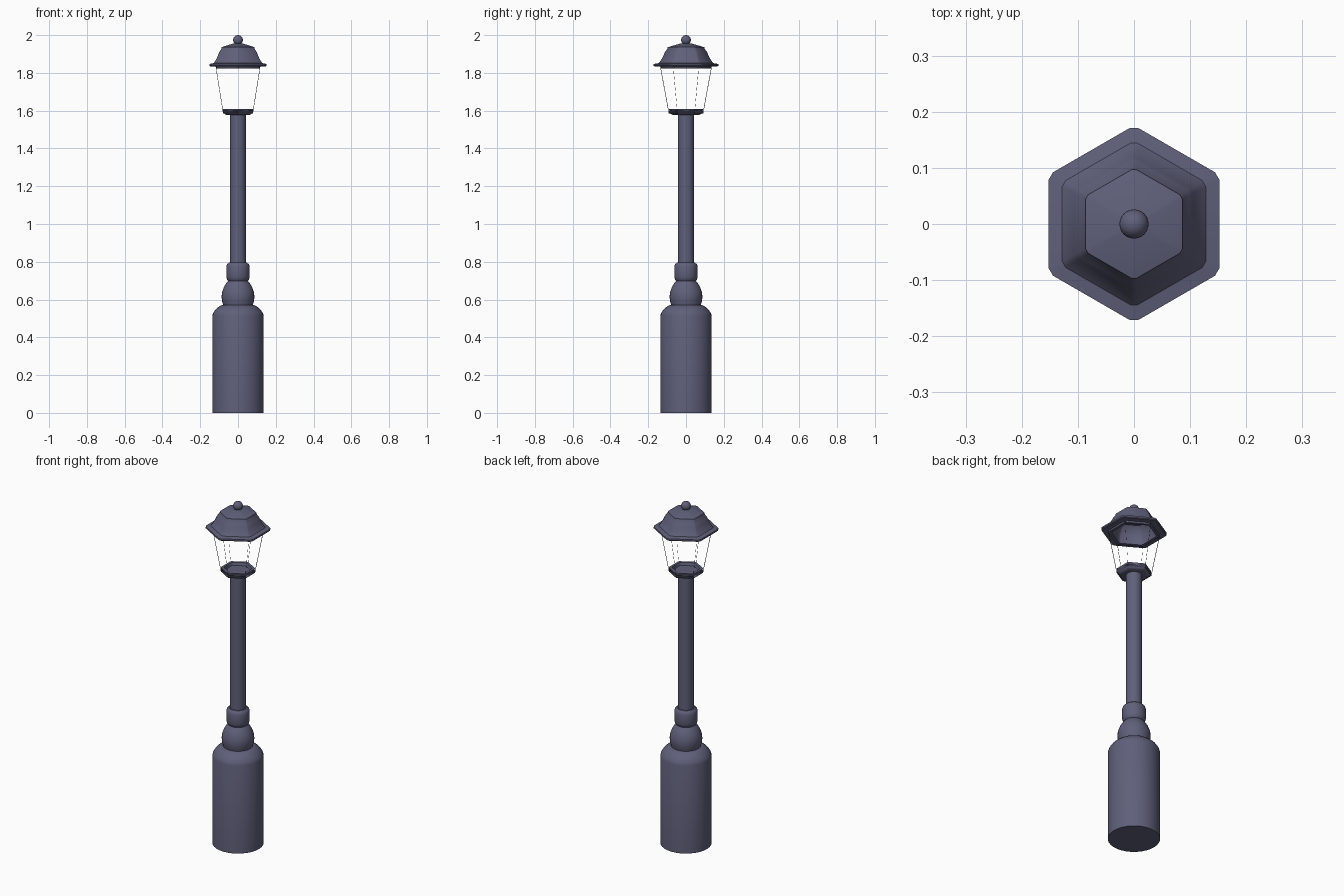
import bpy, bmesh, math
from mathutils import Vector

if "Cube" in bpy.data.objects:
    bpy.data.objects.remove(bpy.data.objects["Cube"])

metal = bpy.data.materials.new("slate blue metal")
metal.diffuse_color = (0.115, 0.117, 0.195, 1)
metal.use_nodes = True
metal.node_tree.nodes["Principled BSDF"].inputs["Base Color"].default_value = metal.diffuse_color


def finish(bm, name, angle=35):
    bmesh.ops.recalc_face_normals(bm, faces=bm.faces)
    me = bpy.data.meshes.new(name)
    bm.to_mesh(me)
    bm.free()
    ob = bpy.data.objects.new(name, me)
    bpy.context.collection.objects.link(ob)
    me.materials.append(metal)
    bpy.ops.object.select_all(action='DESELECT')
    ob.select_set(True)
    bpy.context.view_layer.objects.active = ob
    bpy.ops.object.shade_smooth_by_angle(angle=math.radians(angle))
    return ob


def circle(n=32):
    return [Vector((math.cos(2 * math.pi * i / n), math.sin(2 * math.pi * i / n), 0)) for i in range(n)]


def hexagon(chamfer=0.05):
    # apothem 1, corners on +-y, each corner slightly cut
    r = 1 / math.cos(math.pi / 6)
    c = [Vector((r * math.cos(math.radians(90 + 60 * i)), r * math.sin(math.radians(90 + 60 * i)), 0)) for i in range(6)]
    if not chamfer:
        return c
    out = []
    for i in range(6):
        out += [c[i].lerp(c[i - 1], chamfer), c[i].lerp(c[(i + 1) % 6], chamfer)]
    return out


def loft(name, section, profile, angle=35):
    # stack scaled copies of a cross-section along (radius, z), cap both ends
    bm = bmesh.new()
    rings = [[bm.verts.new((p.x * r, p.y * r, z)) for p in section] for r, z in profile]
    n = len(section)
    for a, b in zip(rings, rings[1:]):
        for i in range(n):
            bm.faces.new((a[i], a[(i + 1) % n], b[(i + 1) % n], b[i]))
    bm.faces.new(rings[0][::-1])
    bm.faces.new(rings[-1])
    return finish(bm, name, angle)


# Round base, bulb, collar and post
loft("base", circle(), [(0.136, 0), (0.136, 0.515), (0.132, 0.528), (0.12, 0.546),
                        (0.103, 0.561), (0.085, 0.572)])
loft("bulb", circle(), [(0.077, 0.565), (0.084, 0.59), (0.087, 0.615), (0.084, 0.64),
                        (0.075, 0.665), (0.062, 0.687), (0.048, 0.702)])
loft("collar", circle(), [(0.048, 0.695), (0.057, 0.703), (0.062, 0.72), (0.062, 0.775),
                          (0.058, 0.787), (0.048, 0.795)])
loft("post", circle(), [(0.042, 0.78), (0.042, 1.585)])

# Lantern tray with a shallow recess
loft("lantern_tray", hexagon(), [(0.062, 1.578), (0.072, 1.583), (0.077, 1.592), (0.08, 1.61),
                                 (0.066, 1.61), (0.062, 1.594)])

# Lantern bars: open tapered hexagon with each pane cut out
bm = bmesh.new()
sec = hexagon(0)
lo = [bm.verts.new((p.x * 0.079, p.y * 0.079, 1.60)) for p in sec]
hi = [bm.verts.new((p.x * 0.117, p.y * 0.117, 1.838)) for p in sec]
panes = [bm.faces.new((lo[i], lo[(i + 1) % 6], hi[(i + 1) % 6], hi[i])) for i in range(6)]
bmesh.ops.inset_individual(bm, faces=panes, thickness=0.011)
bmesh.ops.delete(bm, geom=panes, context='FACES')
frame = finish(bm, "lantern_frame", 30)
mod = frame.modifiers.new("thickness", 'SOLIDIFY')
mod.thickness = 0.015
mod.offset = -1

# Hollow flared roof with eave
loft("roof", hexagon(), [(0.07, 1.92), (0.085, 1.905), (0.1, 1.87), (0.103, 1.825), (0.117, 1.825),
                         (0.118, 1.834), (0.148, 1.834), (0.152, 1.838), (0.152, 1.847),
                         (0.128, 1.852), (0.121, 1.862), (0.112, 1.878), (0.105, 1.895),
                         (0.099, 1.91), (0.087, 1.928), (0.086, 1.936), (0.025, 1.956)])

# Ball finial
bm = bmesh.new()
bmesh.ops.create_uvsphere(bm, u_segments=24, v_segments=14, radius=0.026)
bmesh.ops.translate(bm, verts=bm.verts, vec=(0, 0, 1.974))
finish(bm, "finial", 60)
